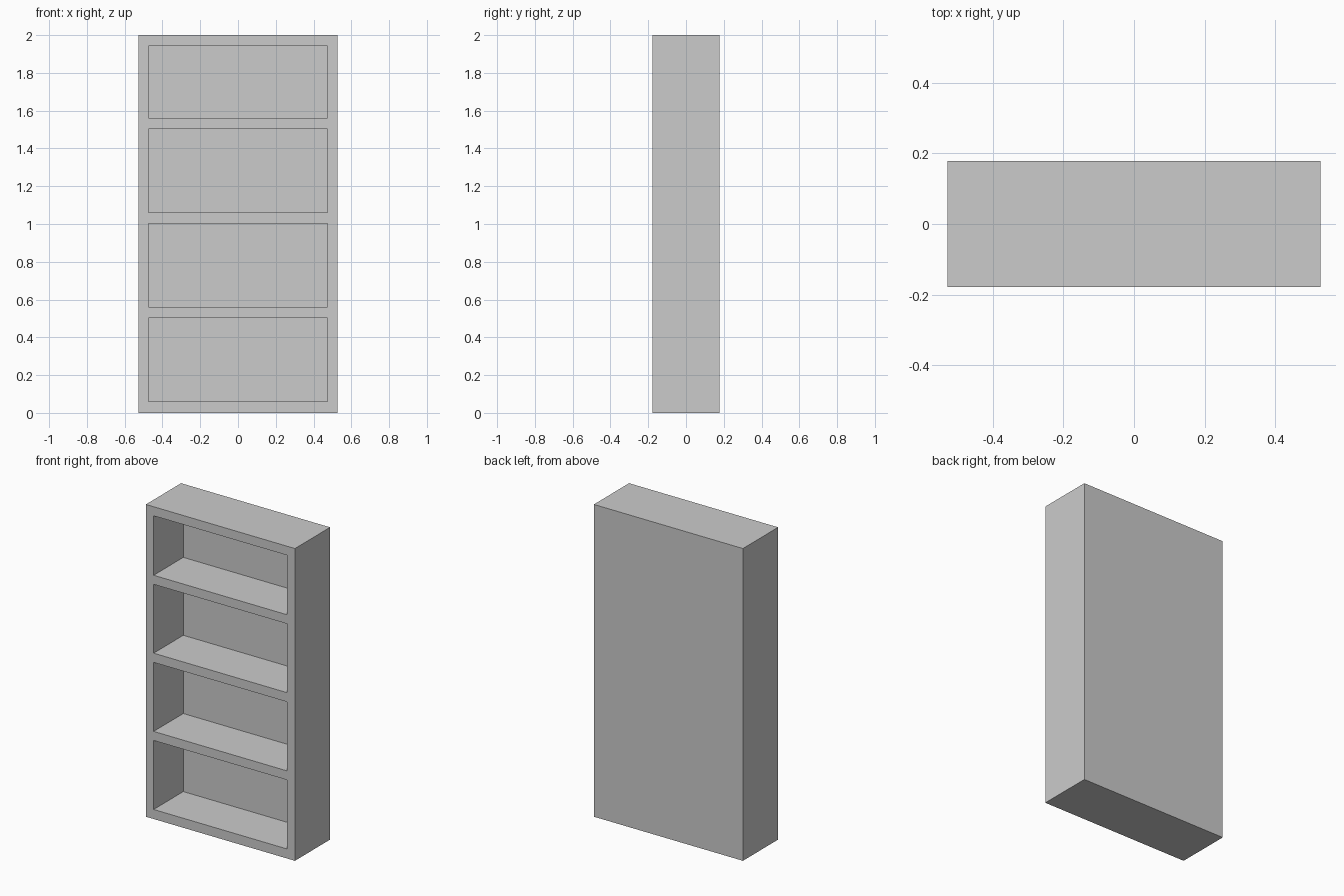
import bpy

if "Cube" in bpy.data.objects:
    bpy.data.objects.remove(bpy.data.objects["Cube"])

W, D, H = 1.056, 0.356, 2.0      # outer size
SIDE, BACK = 0.055, 0.056        # panel thicknesses


def box(name, x0, x1, y0, y1, z0, z1):
    bpy.ops.mesh.primitive_cube_add(
        size=1, location=((x0 + x1) / 2, (y0 + y1) / 2, (z0 + z1) / 2))
    ob = bpy.context.object
    ob.name = name
    ob.scale = (x1 - x0, y1 - y0, z1 - z0)
    bpy.ops.object.transform_apply(location=True, rotation=False, scale=True)
    return ob


# Solid bookcase block
case = box("bookcase", -W / 2, W / 2, -D / 2, D / 2, 0, H)

# Four compartments, open to the front, leaving shelves and a back panel
openings = [(0.061, 0.503), (0.561, 1.003), (1.062, 1.503), (1.561, 1.942)]
for i, (z0, z1) in enumerate(openings):
    cutter = box(f"compartment_cutter_{i + 1}", -W / 2 + SIDE, W / 2 - SIDE,
                 -D / 2 - 0.1, D / 2 - BACK, z0, z1)
    cutter.hide_render = True
    cutter.display_type = 'WIRE'
    mod = case.modifiers.new(f"compartment_{i + 1}", 'BOOLEAN')
    mod.operation = 'DIFFERENCE'
    mod.solver = 'EXACT'
    mod.object = cutter
